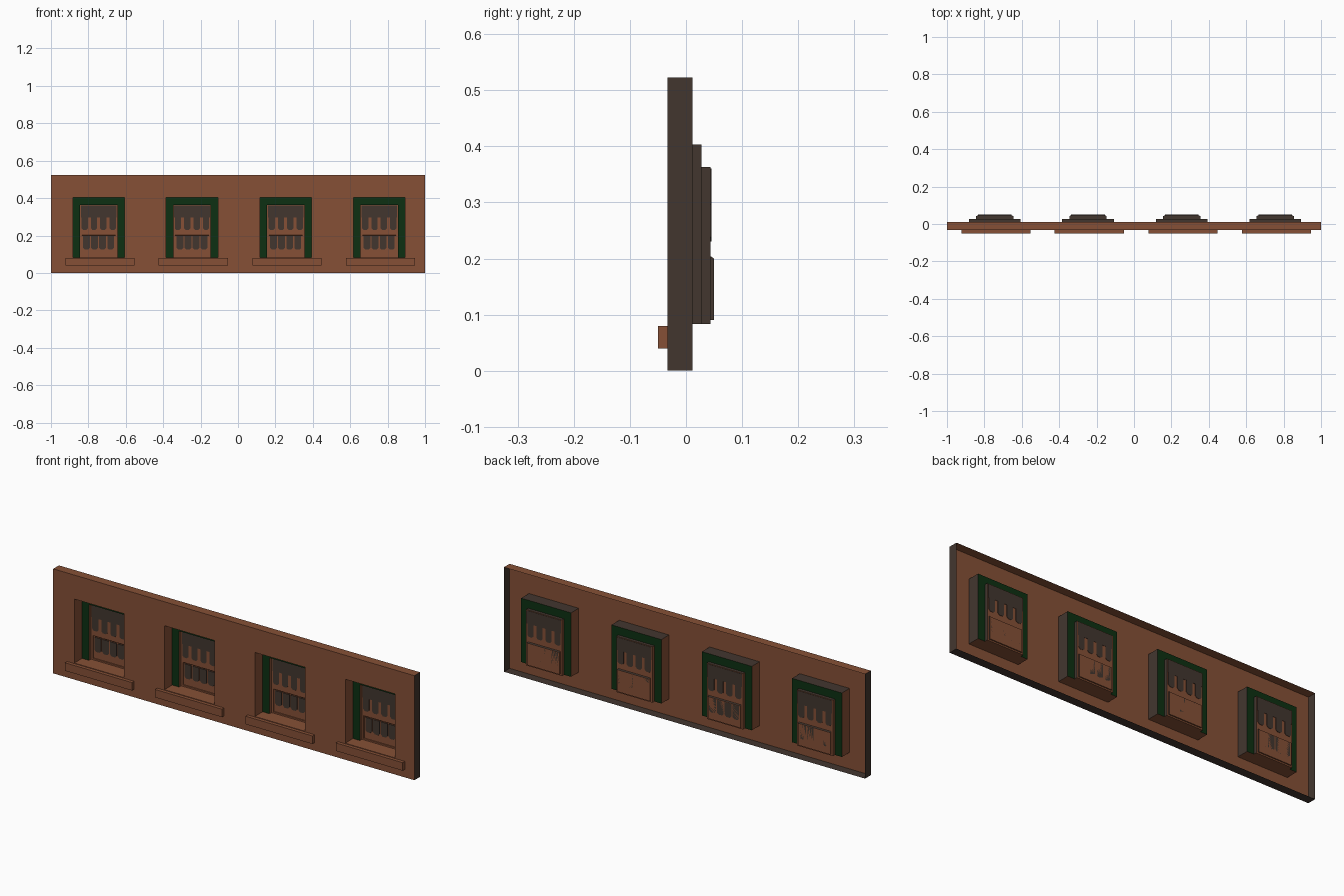
import bpy
import bmesh

if "Cube" in bpy.data.objects:
    bpy.data.objects.remove(bpy.data.objects["Cube"], do_unlink=True)


def material(name, rgb):
    m = bpy.data.materials.new(name)
    m.use_nodes = True
    color = (*rgb, 1)
    m.diffuse_color = color
    bsdf = next(n for n in m.node_tree.nodes if n.type == "BSDF_PRINCIPLED")
    bsdf.inputs["Base Color"].default_value = color
    bsdf.inputs["Roughness"].default_value = 0.9
    return m


MATERIALS = [material("warm brown", (0.24, 0.081, 0.037)),
             material("dark grey", (0.055, 0.037, 0.028)),
             material("dark green", (0.004, 0.030, 0.006))]
BROWN, GREY, GREEN = range(3)

FRONT, RIM = -0.033, 0.012        # wall skin and the back edge of its rim
HEIGHT = 0.523
CENTRES = [-0.745, -0.246, 0.255, 0.755]
HALF, LOW, HIGH = 0.138, 0.083, 0.403   # window opening


def finish(bm, name):
    bmesh.ops.remove_doubles(bm, verts=bm.verts, dist=1e-5)
    mesh = bpy.data.meshes.new(name)
    bm.to_mesh(mesh)
    bm.free()
    for m in MATERIALS:
        mesh.materials.append(m)
    obj = bpy.data.objects.new(name, mesh)
    bpy.context.collection.objects.link(obj)
    return obj


def face(bm, points, mat):
    f = bm.faces.new([bm.verts.new(p) for p in points])
    f.material_index = mat
    return f


def panel(bm, x0, x1, z0, z1, y, mat):
    face(bm, [(x0, y, z0), (x1, y, z0), (x1, y, z1), (x0, y, z1)], mat)


def corners(cx, ring):
    half, z0, z1, y = ring
    return [(cx - half, y, z0), (cx + half, y, z0),
            (cx + half, y, z1), (cx - half, y, z1)]


def bridge(bm, cx, ring_a, ring_b, mats):
    """Join two upright rectangles; mats run bottom, left, top, right."""
    a, b = corners(cx, ring_a), corners(cx, ring_b)
    for i, mat in enumerate(mats):
        j = (i + 1) % 4
        if a[i] != b[i] or a[j] != b[j]:
            pts = [a[i], a[j], b[j], b[i]]
            flat = ring_a[3] == ring_b[3]
            # a flat ring has no strip on a side that does not move
            if flat and i in (0, 2) and ring_a[1 + i // 2] == ring_b[1 + i // 2]:
                continue
            face(bm, pts, mat)


def plate(name, outline, y):
    """Thin grey pane from an outline of x, z points."""
    bm = bmesh.new()
    f = face(bm, [(x, y - 0.0015, z) for x, z in outline], GREY)
    ext = bmesh.ops.extrude_face_region(bm, geom=[f], use_keep_orig=True)
    moved = [v for v in ext["geom"] if isinstance(v, bmesh.types.BMVert)]
    bmesh.ops.translate(bm, verts=moved, vec=(0, 0.003, 0))
    bmesh.ops.recalc_face_normals(bm, faces=bm.faces)
    return finish(bm, name)


def pane(name, x, width, z0, z1, y):
    h, c = width / 2, width / 4
    return plate(name, [(x - h, z1), (x - h, z0 + c), (x - h + c, z0),
                        (x + h - c, z0), (x + h, z0 + c), (x + h, z1)], y)


# Wall skin with four openings
bm = bmesh.new()
xs = [-1.0] + [c + s * HALF for c in CENTRES for s in (-1, 1)] + [1.0]
zs = [0, LOW, HIGH, HEIGHT]
for i in range(len(xs) - 1):
    for k in range(3):
        if not (i % 2 and k == 1):
            panel(bm, xs[i], xs[i + 1], zs[k], zs[k + 1], FRONT, BROWN)
finish(bm, "wall_face")

# Shallow rim around the open back of the wall
bm = bmesh.new()
bridge(bm, 0, (1, 0, HEIGHT, RIM), (1, 0, HEIGHT, FRONT), [GREY, GREY, BROWN, GREY])
finish(bm, "wall_rim")

for n, cx in enumerate(CENTRES, 1):
    # Recess, green casing and the inner jambs
    reveal = [BROWN, GREY, GREY, BROWN]
    casing = (0.1, LOW, 0.363, 0.028)
    bm = bmesh.new()
    bridge(bm, cx, (HALF, LOW, HIGH, FRONT), (HALF, LOW, HIGH, 0.028), reveal)
    bridge(bm, cx, (HALF, LOW, HIGH, 0.028), casing, [GREEN] * 4)
    bridge(bm, cx, casing, (0.1, LOW, 0.363, 0.044), reveal)
    finish(bm, f"window_casing_{n}")

    # Upper sash, and the lower sash set one step further back
    bm = bmesh.new()
    panel(bm, cx - 0.1, cx + 0.1, 0.204, 0.363, 0.044, BROWN)
    step = (0.09, 0.09, 0.204, 0.044)
    bridge(bm, cx, (0.1, LOW, 0.204, 0.044), step, [BROWN] * 4)
    bridge(bm, cx, step, (0.09, 0.09, 0.2, 0.05), [BROWN, GREY, GREY, BROWN])
    panel(bm, cx - 0.09, cx + 0.09, 0.09, 0.2, 0.05, BROWN)
    finish(bm, f"window_sash_{n}")

    # Glass: a band with hanging panes above, four panes below
    plate(f"upper_glass_{n}", [(cx - 0.095, 0.295), (cx + 0.095, 0.295),
                               (cx + 0.095, 0.36), (cx - 0.095, 0.36)], 0.044)
    for i in range(4):
        side = i - 1.5
        pane(f"upper_pane_{n}_{i + 1}", cx + side * 0.05, 0.034, 0.23, 0.295, 0.044)
        pane(f"lower_pane_{n}_{i + 1}", cx + side * 0.043, 0.037, 0.125, 0.197, 0.0485)

    # Projecting sill
    bm = bmesh.new()
    front = (0.185, 0.04, 0.08, -0.05)
    sx = cx + 0.007
    face(bm, corners(sx, front), BROWN)
    bridge(bm, sx, (0.185, 0.04, 0.08, FRONT), front, [BROWN] * 4)
    finish(bm, f"window_sill_{n}")
